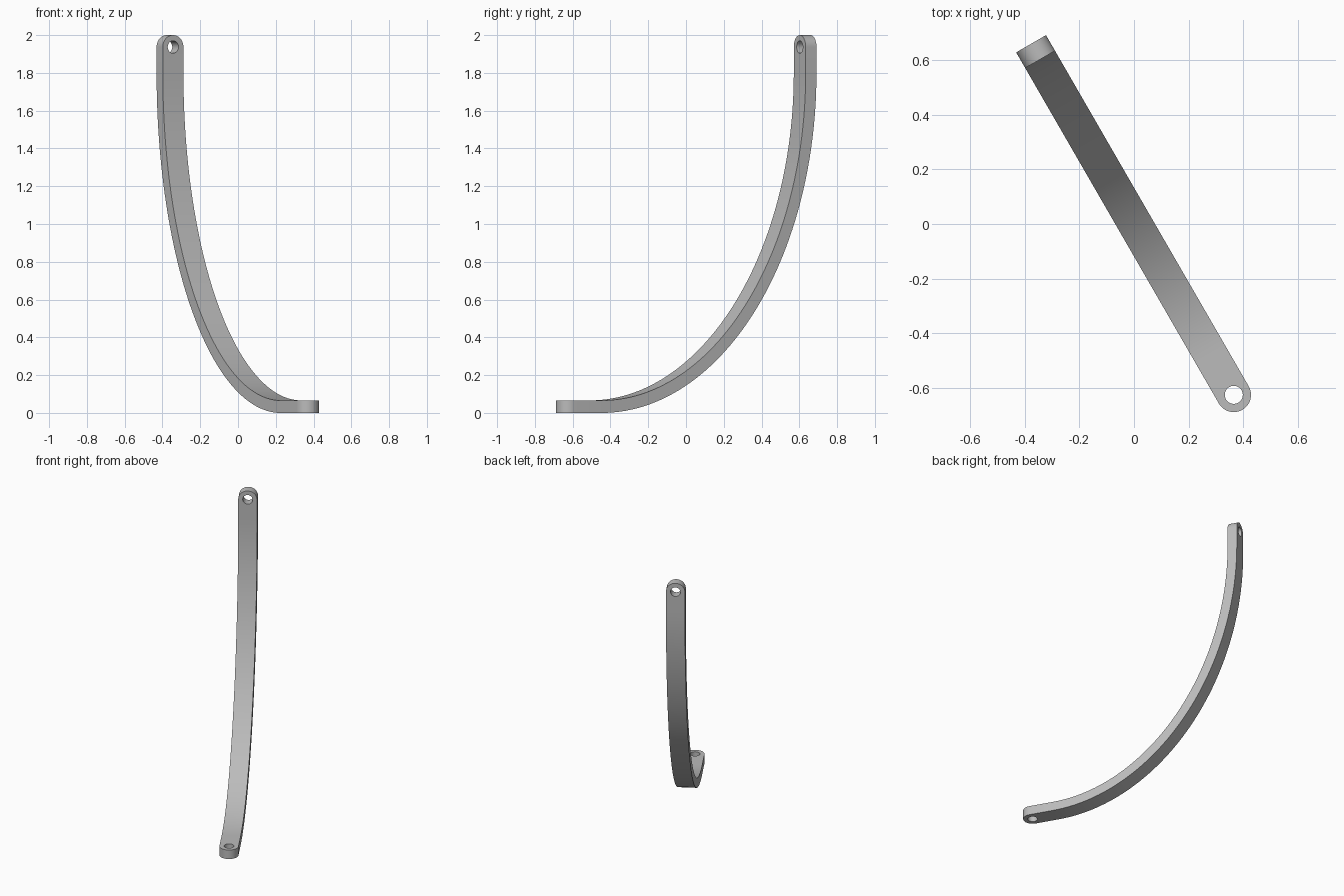
import bpy, bmesh, math
from mathutils import Matrix

cube = bpy.data.objects.get("Cube")
if cube:
    bpy.data.objects.remove(cube)

WIDTH, THICK, HOLE = 0.126, 0.066, 0.033
HALF = WIDTH / 2
START, REACH, RISE, TOP = 0.17, 1.483, 1.8, 2.0   # bend start, far side, bend height, tip

grey = bpy.data.materials.new("plain_grey")
grey.use_nodes = True
colour = (0.5, 0.5, 0.5, 1)
grey.diffuse_color = colour
grey.node_tree.nodes["Principled BSDF"].inputs["Base Color"].default_value = colour

# Side profile: flat foot, quarter-ellipse bend, upright tip
outer, inner = [(-HALF, 0)], [(-HALF, THICK)]
a, b, steps = REACH - START, RISE, 56
for i in range(steps + 1):
    t = math.pi / 2 * i / steps
    x, z = START + a * math.sin(t), b * (1 - math.cos(t))
    nx, nz = -b * math.sin(t), a * math.cos(t)
    length = math.hypot(nx, nz)
    outer.append((x, z))
    inner.append((x + THICK * nx / length, z + THICK * nz / length))
outer.append((REACH, TOP))
inner.append((REACH - THICK, TOP))

# Strap: profile extruded across its width
bm = bmesh.new()
face = bm.faces.new([bm.verts.new((x, -HALF, z)) for x, z in outer + inner[::-1]])
extruded = bmesh.ops.extrude_face_region(bm, geom=[face])
verts = [v for v in extruded["geom"] if isinstance(v, bmesh.types.BMVert)]
bmesh.ops.translate(bm, verts=verts, vec=(0, WIDTH, 0))
bmesh.ops.recalc_face_normals(bm, faces=bm.faces)


# Round both ends across the full width
def end_edge(e):
    p, q = (v.co for v in e.verts)
    same_side = abs(p.y - q.y) < 1e-5
    foot = max(p.x, q.x) < -HALF + 1e-4
    tip = min(p.z, q.z) > TOP - 1e-4
    return same_side and (foot or tip)


bmesh.ops.bevel(bm, geom=[e for e in bm.edges if end_edge(e)], offset=HALF * 0.998,
                segments=12, profile=0.5, affect='EDGES')
mesh = bpy.data.meshes.new("curved_strap")
bm.to_mesh(mesh)
bm.free()
mesh.materials.append(grey)
strap = bpy.data.objects.new("curved_strap", mesh)
bpy.context.collection.objects.link(strap)
bpy.context.view_layer.objects.active = strap
strap.select_set(True)


# Screw holes through foot and tip
def drill(name, matrix):
    cut = bmesh.new()
    bmesh.ops.create_cone(cut, cap_ends=True, segments=40, radius1=HOLE, radius2=HOLE,
                          depth=THICK * 4, matrix=matrix)
    data = bpy.data.meshes.new(name)
    cut.to_mesh(data)
    cut.free()
    data.materials.append(grey)
    cutter = bpy.data.objects.new(name, data)
    cutter.hide_render = True
    bpy.context.collection.objects.link(cutter)
    mod = strap.modifiers.new(name, 'BOOLEAN')
    mod.operation, mod.solver, mod.object = 'DIFFERENCE', 'EXACT', cutter
    bpy.ops.object.modifier_apply(modifier=mod.name)
    bpy.data.objects.remove(cutter)


drill("foot_hole", Matrix.Identity(4))
drill("tip_hole", Matrix.Translation((REACH - THICK / 2, 0, TOP - HALF))
      @ Matrix.Rotation(math.pi / 2, 4, 'Y'))

# Place diagonally
strap.location = (0.365, -0.625, 0)
strap.rotation_euler.z = math.radians(120)
bpy.ops.object.select_all(action='DESELECT')
strap.select_set(True)
bpy.ops.object.shade_smooth_by_angle(angle=math.radians(30))
